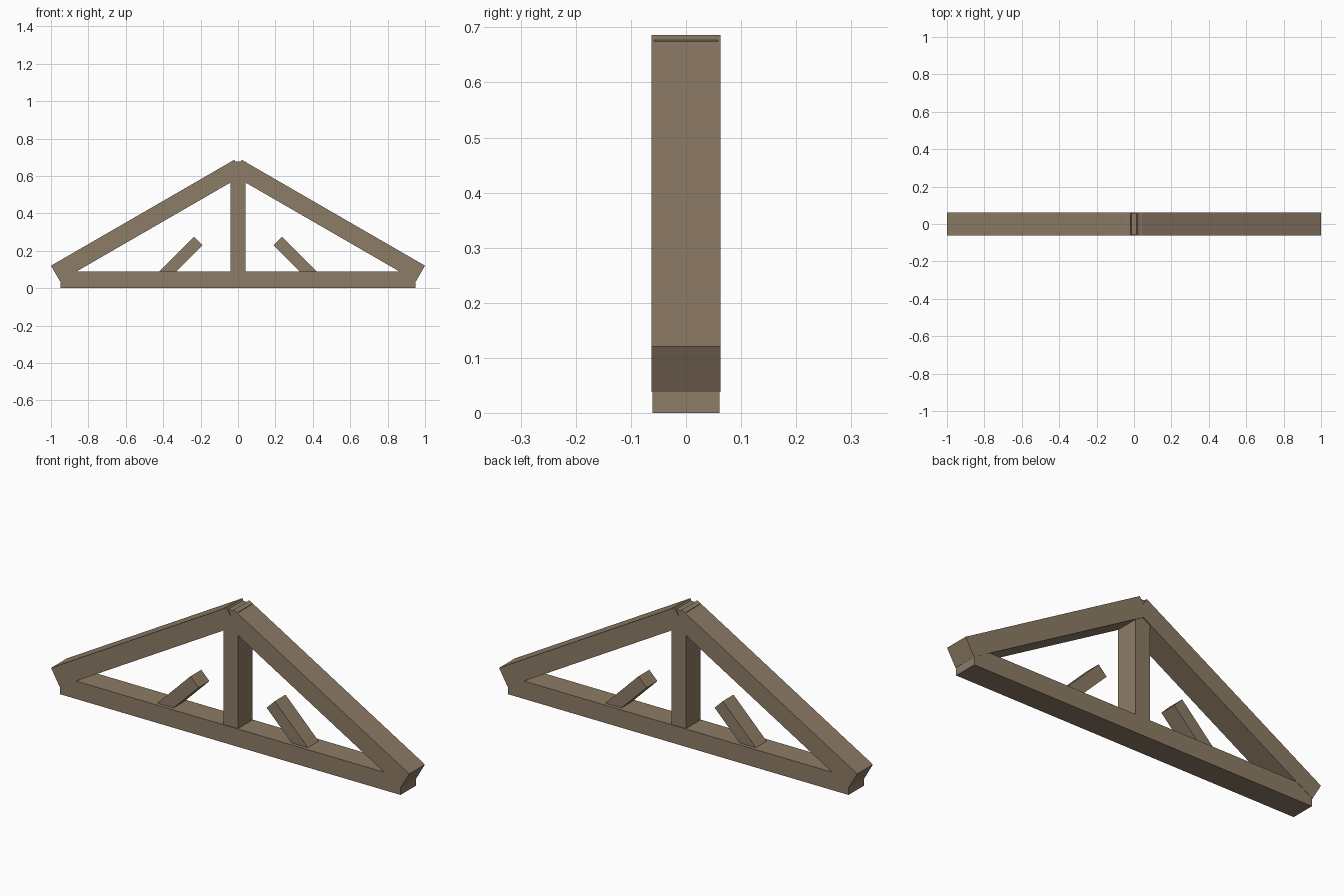
import bpy, math
from mathutils import Matrix, Vector

if "Cube" in bpy.data.objects:
    bpy.data.objects.remove(bpy.data.objects["Cube"])

wood = bpy.data.materials.new("weathered_wood")
wood.diffuse_color = (0.27, 0.20, 0.133, 1)
wood.use_nodes = True
wood.node_tree.nodes["Principled BSDF"].inputs["Base Color"].default_value = wood.diffuse_color


def timber(name, start, end, thick, depth):
    """Square-ended timber whose centreline runs from start to end in the XZ plane."""
    a, b = Vector((start[0], 0, start[1])), Vector((end[0], 0, end[1]))
    d = b - a
    bpy.ops.mesh.primitive_cube_add(size=1)
    ob = bpy.context.object
    ob.name = name
    ob.data.transform(Matrix.Translation((a + b) / 2)
                      @ Matrix.Rotation(-math.atan2(d.z, d.x), 4, 'Y')
                      @ Matrix.Diagonal((d.length, depth, thick, 1)))
    ob.data.materials.append(wood)
    return ob


# Bottom chord and king post
timber("tie_beam", (-0.95, 0.045), (0.95, 0.045), 0.09, 0.122)
timber("king_post", (0, 0.02), (0, 0.677), 0.08, 0.116)

# Mirrored rafters and short braces
for side, s in (("left", -1), ("right", 1)):
    timber(side + "_rafter", (s * 0.976, 0.079), (-s * 0.004, 0.645), 0.095, 0.125)
    timber(side + "_brace", (s * 0.4125, 0.0525), (s * 0.2125, 0.2525), 0.064, 0.086)
